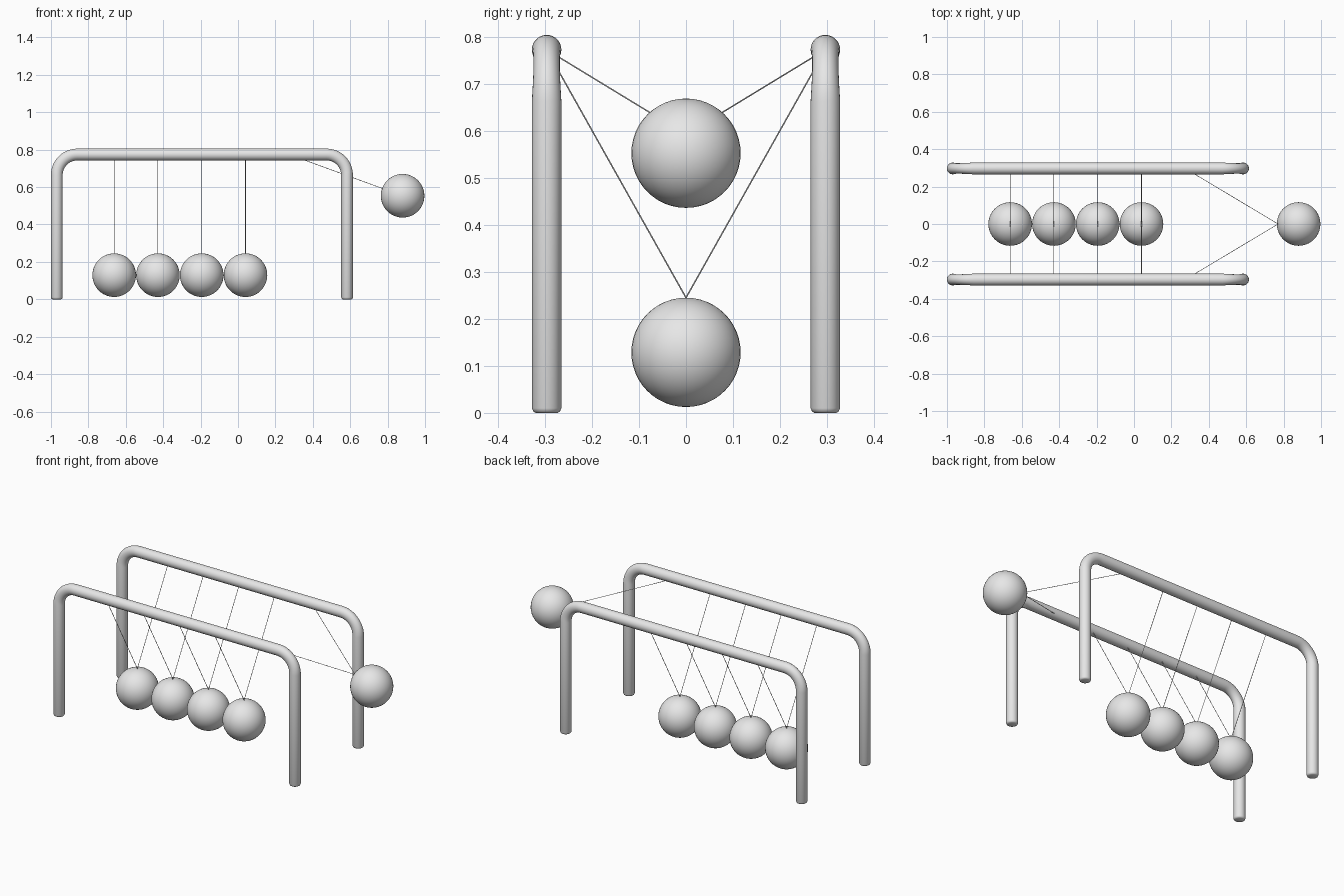
import bpy, bmesh, math
from mathutils import Vector

if "Cube" in bpy.data.objects:
    bpy.data.objects.remove(bpy.data.objects["Cube"])

# one grey metal for the whole model
metal = bpy.data.materials.new("light_grey_metal")
metal.diffuse_color = (0.8, 0.8, 0.8, 1)
metal.use_nodes = True
metal.node_tree.nodes["Principled BSDF"].inputs["Base Color"].default_value = metal.diffuse_color

ROD_R, ROD_Z, ROD_Y = 0.0315, 0.774, 0.297
X_LEFT, X_RIGHT, BEND = -0.969, 0.583, 0.11
BALL_R, BALL_Z, STEP, FIRST_X = 0.1165, 0.129, 0.234, -0.662
SWING = math.radians(70)


def finish(bm, name):
    bmesh.ops.recalc_face_normals(bm, faces=bm.faces)
    mesh = bpy.data.meshes.new(name)
    bm.to_mesh(mesh)
    bm.free()
    mesh.materials.append(metal)
    ob = bpy.data.objects.new(name, mesh)
    bpy.context.collection.objects.link(ob)
    bpy.context.view_layer.objects.active = ob
    for o in bpy.context.selected_objects:
        o.select_set(False)
    ob.select_set(True)
    bpy.ops.object.shade_smooth_by_angle(angle=math.radians(50))
    return ob


def rail_path():
    """Centre line: (x, z, tangent angle, radius factor, width factor)."""
    half = [(X_LEFT, 0.0, 90, 0.74, 1), (X_LEFT, 0.003, 90, 0.9, 1), (X_LEFT, 0.01, 90, 1, 1)]
    for i in range(13):
        t = i / 12
        a = math.radians(90 * t)
        half.append((X_LEFT + BEND * (1 - math.cos(a)),
                     ROD_Z - BEND * (1 - math.sin(a)),
                     90 - 90 * t, 1, 1 - 0.11 * math.sin(math.pi * t)))
    other = [(X_LEFT + X_RIGHT - x, z, -ang, r, w) for x, z, ang, r, w in reversed(half)]
    return half + other


def rail(name, y, sides=28):
    bm = bmesh.new()
    rings = []
    for x, z, ang, r, w in rail_path():
        a = math.radians(ang)
        normal = Vector((-math.sin(a), 0, math.cos(a)))
        ring = []
        for k in range(sides):
            t = 2 * math.pi * k / sides
            p = Vector((x, y, z)) + normal * (ROD_R * r * math.cos(t))
            p.y += ROD_R * r * w * math.sin(t)
            ring.append(bm.verts.new(p))
        rings.append(ring)
    for a, b in zip(rings, rings[1:]):
        for k in range(sides):
            n = (k + 1) % sides
            bm.faces.new((a[k], a[n], b[n], b[k]))
    bm.faces.new(rings[0])
    bm.faces.new(rings[-1])
    return finish(bm, name)


def ball(name, centre):
    bm = bmesh.new()
    bmesh.ops.create_uvsphere(bm, u_segments=40, v_segments=24, radius=BALL_R)
    bmesh.ops.translate(bm, verts=bm.verts, vec=centre)
    return finish(bm, name)


def string(name, a, b):
    bm = bmesh.new()
    d = b - a
    bmesh.ops.create_cone(bm, cap_ends=True, segments=8, radius1=0.0015,
                          radius2=0.0015, depth=d.length)
    ob = finish(bm, name)
    ob.location = (a + b) / 2
    ob.rotation_mode = 'QUATERNION'
    ob.rotation_quaternion = d.to_track_quat('Z', 'Y')


# frame rails
rail("front_rail", -ROD_Y)
rail("back_rail", ROD_Y)

# balls with their string pairs; the last one is swung out
drop = ROD_Z - BALL_Z
for i in range(5):
    ang = SWING if i == 4 else 0
    pivot = Vector((FIRST_X + i * STEP, 0, ROD_Z))
    down = Vector((math.sin(ang), 0, -math.cos(ang)))
    ball(f"ball_{i + 1}", pivot + down * drop)
    tip = pivot + down * (drop - BALL_R)
    for side, label in ((-1, "front"), (1, "back")):
        string(f"{label}_string_{i + 1}", tip, pivot + Vector((0, side * ROD_Y, 0)))
